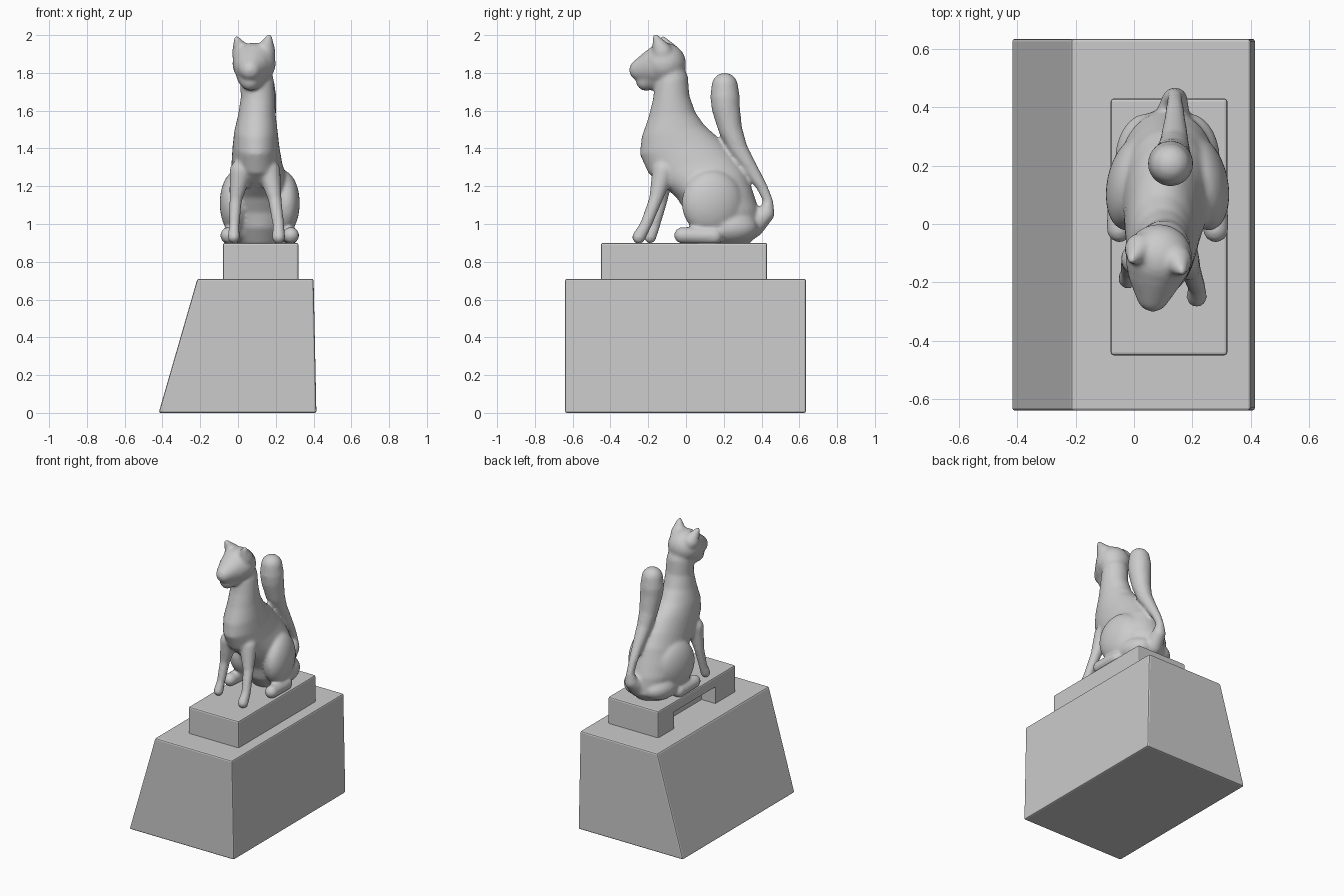
import bpy, bmesh, math
from mathutils import Vector, Matrix

if "Cube" in bpy.data.objects:
    bpy.data.objects.remove(bpy.data.objects["Cube"])


def finish(bm, name):
    bmesh.ops.recalc_face_normals(bm, faces=bm.faces)
    me = bpy.data.meshes.new(name)
    bm.to_mesh(me)
    bm.free()
    ob = bpy.data.objects.new(name, me)
    bpy.context.collection.objects.link(ob)
    return ob


def block(name, x0, x1, y0, y1, z0, z1, top_x0=None, top_x1=None, bevel=0.0):
    """Box whose top may be narrower in x than its bottom."""
    bm = bmesh.new()
    bmesh.ops.create_cube(bm, size=1)
    for v in bm.verts:
        up = v.co.z > 0
        a = top_x0 if up and top_x0 is not None else x0
        b = top_x1 if up and top_x1 is not None else x1
        v.co = (b if v.co.x > 0 else a, y1 if v.co.y > 0 else y0, z1 if up else z0)
    if bevel:
        bmesh.ops.bevel(bm, geom=bm.edges[:], offset=bevel, segments=2,
                        profile=0.5, affect='EDGES')
    return finish(bm, name)


def ellipsoid(bm, c, r, yaw=0.0):
    m = (Matrix.Translation(c) @ Matrix.Rotation(yaw, 4, 'Z')
         @ Matrix.Diagonal((*r, 1)))
    bmesh.ops.create_uvsphere(bm, u_segments=32, v_segments=16, radius=1, matrix=m)


def limb(bm, pts):
    """Chain of rounded tapering segments; each point is x, y, z, radius."""
    for a, b in zip(pts, pts[1:]):
        vs = []
        for x, y, z, r in (a, b):
            vs += bmesh.ops.create_uvsphere(
                bm, u_segments=16, v_segments=10, radius=r,
                matrix=Matrix.Translation((x, y, z)))['verts']
        res = bmesh.ops.convex_hull(bm, input=vs)
        junk = {g for g in res['geom_interior'] if isinstance(g, bmesh.types.BMVert)}
        bmesh.ops.delete(bm, geom=list(junk), context='VERTS')


def loft(bm, rings, n=32):
    """Each ring: front y, front z, back y, back z, centre x, half width."""
    loops = []
    for fy, fz, by, bz, cx, w in rings:
        f, b = Vector((cx, fy, fz)), Vector((cx, by, bz))
        mid, half = (f + b) / 2, (b - f) / 2
        loops.append([bm.verts.new(mid + half * math.sin(t) + Vector((w * math.cos(t), 0, 0)))
                      for t in (2 * math.pi * i / n for i in range(n))])
    for p, q in zip(loops, loops[1:]):
        for i in range(n):
            j = (i + 1) % n
            bm.faces.new((p[i], p[j], q[j], q[i]))
    bm.faces.new(loops[0][::-1])
    bm.faces.new(loops[-1])


# Pedestal with one sloping side
block("pedestal", -0.42, 0.415, -0.64, 0.635, 0, 0.71, -0.215, 0.40, 0.01)

# Plinth, with a notch under its left side
plinth = block("plinth", -0.08, 0.32, -0.45, 0.43, 0.70, 0.90, bevel=0.01)
cutter = block("notch_cutter", -0.2, 0.03, -0.22, 0.25, 0.6, 0.83)
cutter.hide_render = True
mod = plinth.modifiers.new("notch", 'BOOLEAN')
mod.object = cutter
mod.operation = 'DIFFERENCE'
bpy.context.view_layer.objects.active = plinth
bpy.ops.object.modifier_apply(modifier=mod.name)
bpy.data.objects.remove(cutter)

bm = bmesh.new()
# Torso and neck
loft(bm, [
    (0.08, 0.89, 0.33, 0.89, 0.115, 0.11),
    (0.02, 0.98, 0.40, 0.96, 0.115, 0.145),
    (0.00, 1.06, 0.385, 1.08, 0.115, 0.165),
    (-0.05, 1.14, 0.355, 1.17, 0.115, 0.165),
    (-0.12, 1.20, 0.32, 1.27, 0.11, 0.15),
    (-0.20, 1.27, 0.26, 1.36, 0.10, 0.135),
    (-0.245, 1.37, 0.18, 1.45, 0.095, 0.124),
    (-0.235, 1.46, 0.10, 1.52, 0.095, 0.115),
    (-0.20, 1.56, 0.05, 1.59, 0.10, 0.10),
    (-0.175, 1.66, 0.018, 1.68, 0.105, 0.09),
    (-0.165, 1.74, 0.01, 1.78, 0.10, 0.09),
    (-0.14, 1.82, -0.02, 1.86, 0.09, 0.08)])

# Head, muzzle and ears, turned slightly to one side
ellipsoid(bm, (0.085, -0.115, 1.85), (0.115, 0.115, 0.11), -0.3)
limb(bm, [(0.078, -0.15, 1.835, 0.103), (0.065, -0.245, 1.815, 0.057)])
limb(bm, [(0.07, -0.16, 1.79, 0.08), (0.065, -0.215, 1.755, 0.05)])
for base, tip in (((0.022, -0.085, 1.90), (-0.008, -0.125, 1.985)),
                  ((0.145, -0.125, 1.91), (0.165, -0.163, 1.995))):
    limb(bm, [(*base, 0.055), (*tip, 0.014)])

# Front legs and paws
limb(bm, [(0.165, -0.12, 1.28, 0.06), (0.195, -0.16, 1.13, 0.036),
          (0.215, -0.215, 0.99, 0.031), (0.215, -0.25, 0.93, 0.036)])
limb(bm, [(0.015, -0.12, 1.28, 0.06), (-0.012, -0.13, 1.13, 0.034),
          (-0.02, -0.165, 0.99, 0.028), (-0.022, -0.19, 0.93, 0.033)])

# Thighs and hind paws
for side in (-1, 1):
    ellipsoid(bm, (0.115 + 0.118 * side, 0.14, 1.11), (0.09, 0.165, 0.175), -0.2 * side * -1)
    ellipsoid(bm, (0.115 + 0.07 * side, 0.22, 0.98), (0.11, 0.16, 0.09))
    limb(bm, [(0.115 + 0.16 * side, 0.15, 0.935, 0.045),
              (0.115 + 0.165 * side, -0.02, 0.94, 0.044)])

# Tail, curling out from the rump and up
limb(bm, [(0.13, 0.35, 0.99, 0.065), (0.14, 0.425, 1.055, 0.045),
          (0.14, 0.436, 1.12, 0.026), (0.14, 0.40, 1.20, 0.030),
          (0.14, 0.35, 1.28, 0.038), (0.138, 0.275, 1.40, 0.051),
          (0.132, 0.235, 1.50, 0.063), (0.127, 0.21, 1.62, 0.076),
          (0.125, 0.207, 1.67, 0.079), (0.125, 0.205, 1.73, 0.071)])

# Fuse the parts into one smooth sculpted surface
cat = finish(bm, "seated_cat")
rm = cat.modifiers.new("fuse", 'REMESH')
rm.mode = 'VOXEL'
rm.voxel_size = 0.01
rm.use_smooth_shade = True
sm = cat.modifiers.new("soften", 'SMOOTH')
sm.factor = 0.5
sm.iterations = 8
